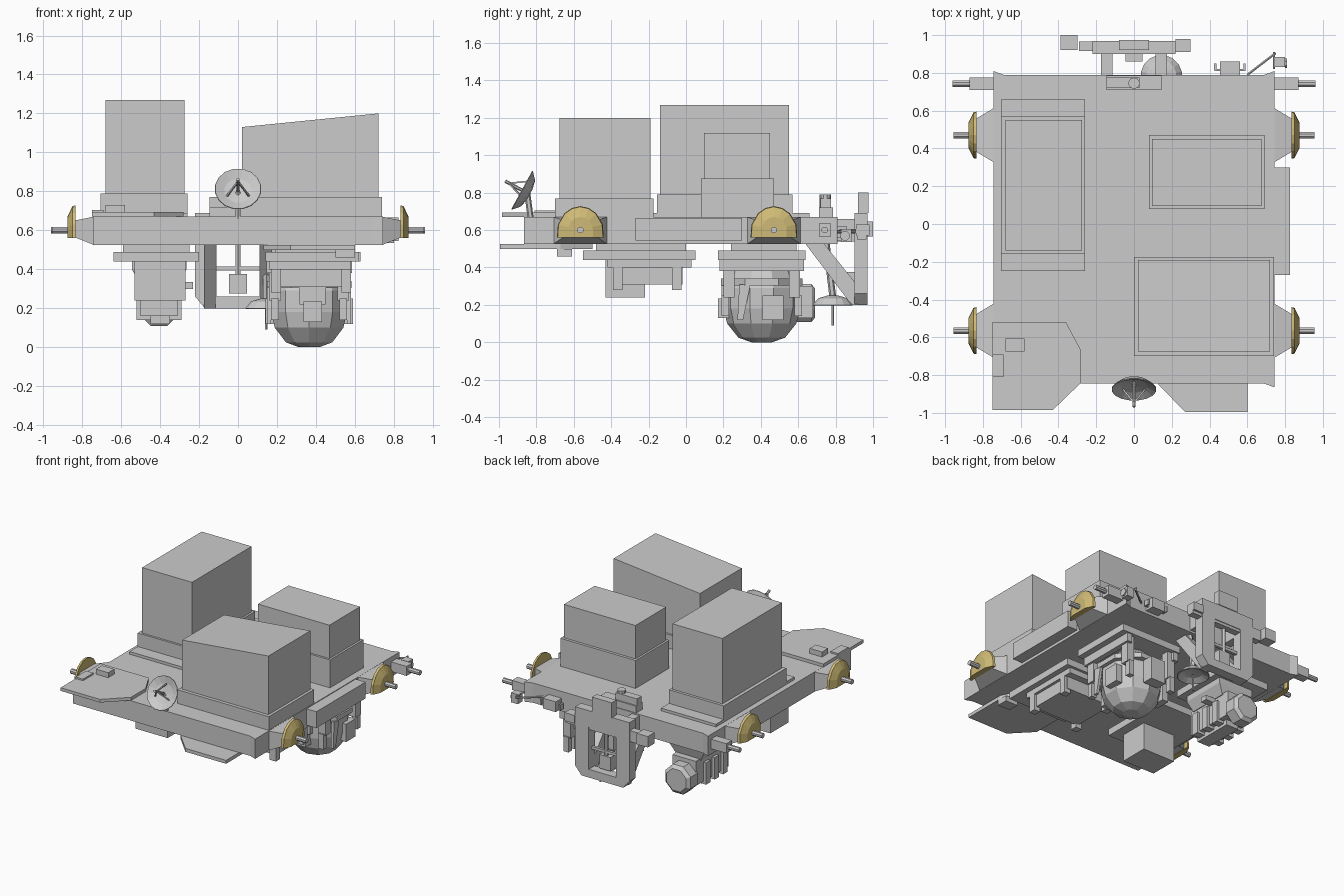
import bpy, bmesh
from math import sin, cos, pi
from mathutils import Vector


def loft(name, rings, mat=None):
    """Skin a stack of equal-sized point rings and cap both ends."""
    bm = bmesh.new()
    rows = [[bm.verts.new(p) for p in r] for r in rings]
    n = len(rows[0])
    for a, b in zip(rows, rows[1:]):
        for i in range(n):
            j = (i + 1) % n
            bm.faces.new((a[i], a[j], b[j], b[i]))
    bm.faces.new(rows[0])
    bm.faces.new(rows[-1])
    bmesh.ops.recalc_face_normals(bm, faces=bm.faces)
    me = bpy.data.meshes.new(name)
    bm.to_mesh(me)
    bm.free()
    ob = bpy.data.objects.new(name, me)
    bpy.context.collection.objects.link(ob)
    if mat:
        me.materials.append(mat)
    return ob


def box(name, x0, x1, y0, y1, z0, z1):
    r = [(x0, y0), (x1, y0), (x1, y1), (x0, y1)]
    return loft(name, [[(x, y, z) for x, y in r] for z in (z0, z1)])


def prism_z(name, pts, z0, z1):
    return loft(name, [[(x, y, z) for x, y in pts] for z in (z0, z1)])


def prism_x(name, pts, x0, x1):
    return loft(name, [[(x, y, z) for y, z in pts] for x in (x0, x1)])


def lathe(name, origin, axis, profile, n=8):
    """Turn (radius, height) pairs about an axis through origin."""
    q = Vector(axis).normalized().to_track_quat('Z', 'Y')
    o = Vector(origin)
    return loft(name, [[o + q @ Vector((r * cos(2 * pi * (i + .5) / n), r * sin(2 * pi * (i + .5) / n), h))
                        for i in range(n)] for r, h in profile])


def rod(name, a, b, r, n=8):
    d = Vector(b) - Vector(a)
    return lathe(name, a, d, [(r, 0), (r, d.length)], n)


gold = bpy.data.materials.new("gold")
gold.diffuse_color = (0.62, 0.49, 0.18, 1)

# Deck with slightly flared corners
prism_z("deck", [(-.745, -.845), (.69, -.845), (.745, -.865), (.745, .81), (.69, .79),
                 (-.69, .79), (-.745, .81)], .525, .67)
box("side_box", .745, .825, -.27, .30, .545, .665)

# Cargo boxes on deck
box("tall_cargo_plate", -.705, -.26, -.25, .66, .67, .69)
box("tall_cargo_base", -.705, -.26, -.155, .57, .69, .79)
box("tall_cargo_box", -.68, -.275, -.14, .55, .79, 1.27)
box("front_cargo_base", 0, .74, -.70, -.175, .67, .77)
loft("front_cargo_box", [[(.02, y, .77), (.72, y, .77), (.72, y, 1.2), (.02, y, 1.13)] for y in (-.675, -.19)])
box("rear_cargo_base", .08, .69, .08, .47, .67, .875)
box("rear_cargo_box", .095, .675, .095, .45, .875, 1.12)

# Overhanging front plates
prism_z("front_upper_plate", [(-.75, -.52), (-.36, -.52), (-.28, -.67), (-.28, -.84), (-.43, -.985),
                              (-.75, -.985)], .67, .693)
box("plate_block", -.68, -.58, -.675, -.605, .693, .73)
box("plate_edge_block", -.75, -.69, -.81, -.69, .693, .705)
prism_z("front_lower_plate", [(.13, -.85), (.27, -.995), (.6, -.995), (.6, -.67), (.52, -.5),
                              (.13, -.5)], .5, .525)
box("lower_plate_block", .50, .60, -.69, -.61, .46, .5)

# Side trunnions: fairing, gold scuff guard and pin
guard = [(-.125, -.04), (-.12, .03), (-.085, .09), (-.045, .118), (0, .128), (.045, .118),
         (.085, .09), (.12, .03), (.125, -.04)]
for s in (-1, 1):
    for y, tag in ((.47, "rear"), (-.565, "front")):
        loft(f"{tag}_fairing", [[(s * x, y + a * w, z) for a, z in ((-1, b), (1, b), (1, t), (-1, t))]
                                for x, w, b, t in ((.74, .145, .525, .67), (.84, .085, .565, .65))])
        loft(f"{tag}_guard", [[(s * x, y + a * k, .6 + b * (k if b > 0 else 1)) for a, b in guard]
                              for x, k in ((.833, 1), (.85, .97), (.875, .55))], gold)
        rod(f"{tag}_trunnion_pin", (s * .86, y, .6), (s * .955, y, .6), .018)
    # Rear corner pins
    box("corner_arm", min(s * .72, s * .87), max(s * .72, s * .87), .71, .775, .565, .635)
    rod("corner_pin", (s * .86, .742, .6), (s * .96, .742, .6), .018)

# Front dish antenna with feed legs and mast
n = Vector((0, -.88, .48)).normalized()
c = Vector((0, -.875, .812))
lathe("front_dish", c, n, [(.03, -.045), (.08, -.035), (.12, 0), (.118, .004), (.07, -.018), (.015, -.028)], 16)
side = Vector((1, 0, 0))
up = n.cross(side)
for k in range(3):
    a = pi / 2 + k * 2 * pi / 3
    d = side * cos(a) + up * sin(a)
    rod("dish_feed_leg", c + d * .065 - n * .015, c + n * .08, .006, 4)
rod("dish_feed", c - n * .02, c + n * .105, .009, 6)
rod("dish_mast", (0, -.83, .66), c - n * .03, .016, 6)

# Rear docking frame: ring with chamfered lower corners
box("frame_top", -.22, .22, .90, .97, .57, .69)
for s in (-1, 1):
    loft("frame_leg", [[(s * x, y, z) for x, z in ((.11, .2), (.17, .2), (.22, .26), (.22, .57), (.11, .57))]
                       for y in (.90, .97)])
    x0, x1 = s * .145 - .03, s * .145 + .03
    prism_x("frame_strut", [(.64, .525), (.74, .525), (.92, .3), (.92, .2), (.885, .2)], x0, x1)
    box("frame_arm", x0, x1, .65, .91, .54, .66)
box("frame_bottom", -.11, .11, .90, .97, .2, .26)
box("frame_beam", -.29, .30, .915, .965, .55, .63)
box("frame_cap", -.08, .08, .92, .975, .69, .8)
box("frame_camera", -.39, -.30, .92, 1.0, .565, .645)
box("frame_camera_mount", .22, .30, .91, .98, .57, .63)
rod("frame_centre_post", (0, .925, .37), (0, .925, .58), .015, 6)
box("frame_crossbar", -.12, .12, .915, .935, .395, .415)
box("frame_target", -.045, .045, .86, .94, .275, .375)
box("latch_base", -.145, .145, .71, .785, .67, .72)
box("latch_block", -.145, .03, .72, .775, .72, .77)
lathe("latch_knob", (0, .745, .72), (0, 0, 1), [(.03, 0), (.03, .07)], 10)

# Lower rear dish
lathe("rear_dish", (.145, .785, .2), (0, 0, -1),
      [(.03, -.05), (.08, -.035), (.11, 0), (.105, .003), (.06, -.02), (.015, -.025)], 16)
rod("rear_dish_feed", (.145, .785, .21), (.145, .785, .09), .007, 6)
rod("rear_dish_mast", (.145, .785, .24), (.145, .75, .53), .018, 6)

# Rear right cameras
box("camera_bracket", .425, .59, .81, .82, .56, .60)
for x in (.43, .585):
    box("camera_bracket_tab", x - .006, x + .006, .815, .85, .56, .60)
box("rear_camera", .455, .56, .79, .86, .545, .62)
rod("camera_boom", (.6, .79, .59), (.75, .905, .59), .007, 6)
box("boom_camera", .745, .8, .83, .885, .535, .605)
rod("boom_camera_lens", (.80, .85, .57), (.81, .85, .57), .027, 8)
rod("boom_tip", (.742, .82, .6), (.742, .91, .6), .006, 6)

# Underside mounting plates, each with a standoff
for tag, x0, x1, y0, y1 in (("left_front", -.64, -.2, -.5, .05), ("right_front", .14, .62, -.55, .05),
                            ("left_rear", -.62, -.22, .18, .64), ("right_rear", .14, .63, .17, .64)):
    box(f"{tag}_plate", x0, x1, y0, y1, .44, .49)
    box(f"{tag}_standoff", x0 + .05, x1 - .05, y0 + .07, y1 - .05, .49, .53)

# Front underside payloads
box("left_payload", -.53, -.27, -.43, -.22, .24, .44)
box("right_payload", .19, .56, -.36, -.02, .31, .44)
for y in (-.39, -.075):
    for x in (.17, .53):
        box("payload_latch", x, x + .05, y, y + .05, .28, .44)
box("payload_rail", .16, .58, -.42, .03, .40, .44)

# Left rear instrument with faceted drum
loft("instrument_neck", [[(-.405 + a * w, .4 + b * d, z) for a, b in ((-1, -1), (1, -1), (1, 1), (-1, 1))]
                         for w, d, z in ((.14, .17, .44), (.14, .17, .40), (.10, .15, .33))])
box("instrument_body", -.5, -.31, .22, .60, .16, .34)
lathe("instrument_drum", (-.405, .56, .21), (0, 1, 0), [(.075, 0), (.11, .03), (.11, .11), (.085, .13)], 8)
for y in (.26, .36, .46):
    box("instrument_rib", -.52, -.29, y, y + .05, .14, .30)
box("instrument_foot", -.45, -.35, .24, .54, .12, .17)
box("instrument_arm", -.31, -.23, .42, .47, .30, .335)

# Right rear faceted dome in a cradle
cx, cy = .365, .405
lathe("dome", (cx, cy, 0), (0, 0, 1), [(.055, 0), (.125, .025), (.185, .10), (.205, .18),
                                       (.205, .29), (.17, .38), (.10, .44)], 10)
lathe("dome_ring", (cx, cy, .305), (0, 0, 1), [(.235, 0), (.235, .035)], 8)
for sx in (-1, 1):
    for sy in (-1, 1):
        x, y = cx + sx * .175, cy + sy * .175
        box("cradle_post", x - .03, x + .03, y - .03, y + .03, .24, .44)
        box("cradle_foot", x - .02, x + .02, y + sy * .02 - .02, y + sy * .02 + .02, .14, .25)
    box("cradle_rail", cx + sx * .2 - .02, cx + sx * .2 + .02, .18, .63, .38, .44)
    box("dome_side_box", cx + sx * .20 - .025, cx + sx * .20 + .025, .41, .52, .12, .25)
    prism_x("cradle_brace", [(cy - .13, .12), (cy - .10, .12), (cy - .06, .31), (cy - .12, .31)],
            cx + sx * .205 - .01, cx + sx * .205 + .01)
box("dome_front_box", .335, .43, .17, .23, .13, .235)
box("dome_front_bracket", .315, .45, .19, .22, .22, .32)
box("dome_rear_box", .30, .42, .60, .68, .13, .30)
